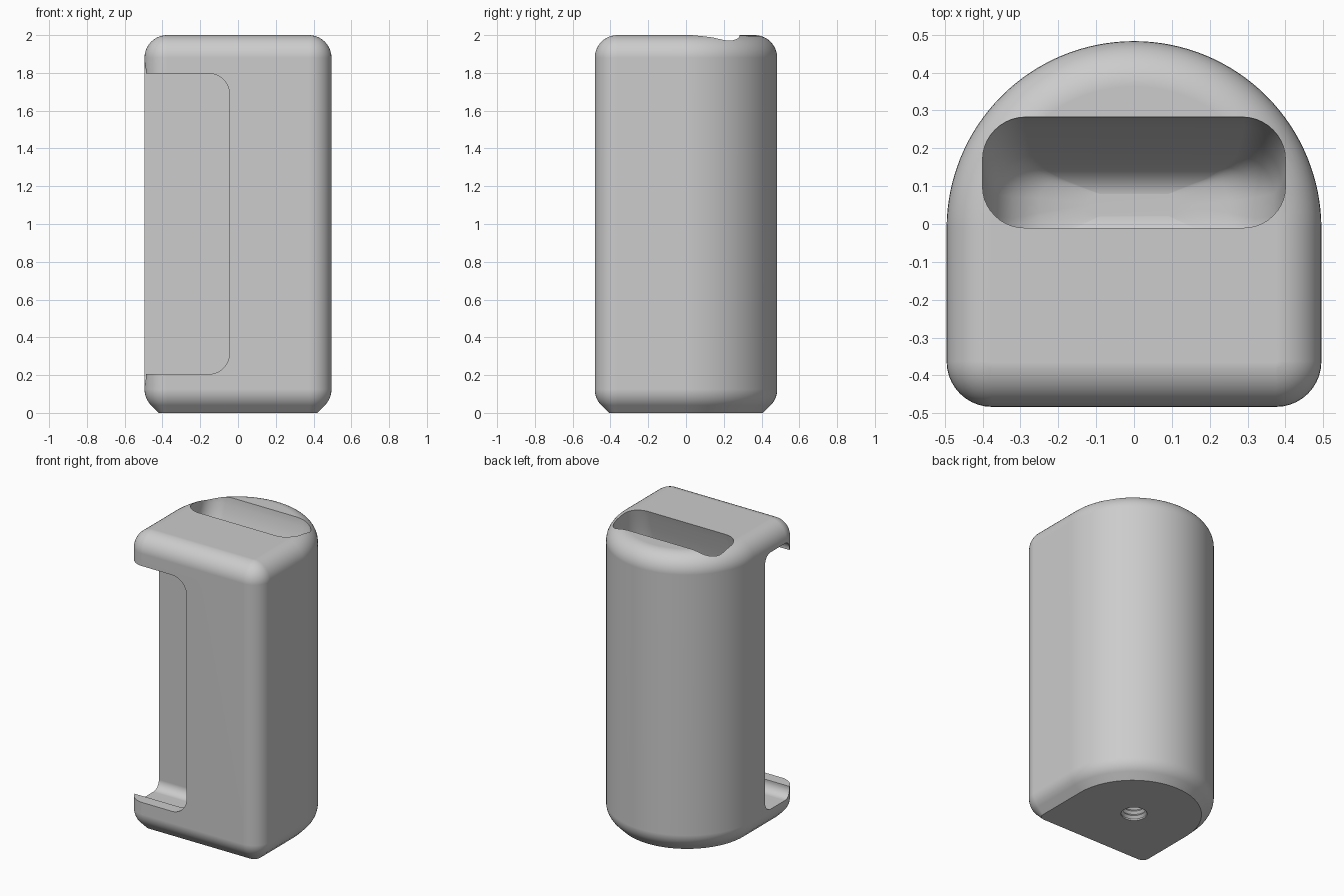
import bpy, bmesh
from math import sin, cos, pi, radians

cube = bpy.data.objects.get("Cube")
if cube:
    bpy.data.objects.remove(cube, do_unlink=True)

grey = bpy.data.materials.new("plain_grey")
grey.use_nodes = True
colour = (0.604, 0.604, 0.604, 1)
grey.diffuse_color = colour
grey.node_tree.nodes["Principled BSDF"].inputs["Base Color"].default_value = colour


def arc(cx, cy, r, start, end, n):
    """Points along a circular arc, angles in degrees."""
    angles = [radians(start + (end - start) * i / n) for i in range(n + 1)]
    return [(cx + r * cos(a), cy + r * sin(a)) for a in angles]


def rounded_rect(x0, x1, y0, y1, r, n=10):
    corners = [(x0 + r, y0 + r), (x1 - r, y0 + r), (x1 - r, y1 - r), (x0 + r, y1 - r)]
    points = []
    for i, (cx, cy) in enumerate(corners):
        points += arc(cx, cy, r, 180 + 90 * i, 270 + 90 * i, n)
    return points


def loft(name, rings):
    """Closed solid through rings of equal point count."""
    bm = bmesh.new()
    loops = [[bm.verts.new(p) for p in ring] for ring in rings]
    for low, high in zip(loops, loops[1:]):
        for i in range(len(low)):
            j = (i + 1) % len(low)
            bm.faces.new((low[i], low[j], high[j], high[i]))
    bm.faces.new(loops[0][::-1])
    bm.faces.new(loops[-1])
    bmesh.ops.remove_doubles(bm, verts=bm.verts, dist=1e-5)
    bmesh.ops.recalc_face_normals(bm, faces=bm.faces)
    mesh = bpy.data.meshes.new(name)
    bm.to_mesh(mesh)
    bm.free()
    mesh.materials.append(grey)
    obj = bpy.data.objects.new(name, mesh)
    bpy.context.collection.objects.link(obj)
    return obj


def flat_ring(points, z):
    return [(x, y, z) for x, y in points]


# Body: square front, round back, filleted top, fillet and chamfer at the base
fillet = 0.12


def body_ring(inset, z):
    r = max(fillet - inset, 0.003)
    outline = (arc(-0.375, -0.363, r, 180, 270, 10)
               + arc(0.375, -0.363, r, 270, 360, 10)
               + arc(0, -0.012, 0.495 - inset, 0, 180, 64))
    return flat_ring(outline, z)


steps = 10
rings = [body_ring(0.075, 0)]
for i in range(steps + 1):
    t = pi / 4 * (1 - i / steps)
    rings.append(body_ring(fillet * (1 - cos(t)), 0.125 - fillet * sin(t)))
for i in range(steps + 1):
    t = pi / 2 * i / steps
    rings.append(body_ring(fillet * (1 - cos(t)), 2 - fillet + fillet * sin(t)))
body = loft("body", rings)

# Side-loading cavity behind the front lip
section = rounded_rect(-0.405, -0.135, 0.135, 1.865, 0.06)
cavity = loft("cavity_cutter", [[(x, y, z) for y, z in section] for x in (-0.7, 0.42)])

# Window through the front, open to the side
section = rounded_rect(-0.7, -0.045, 0.205, 1.797, 0.11)
window = loft("window_cutter", [[(x, y, z) for x, z in section] for y in (-0.6, -0.3)])

# Leaning scooped pocket in the top: z, front, back, half width, corner
pocket_rings = [
    (1.580, 0.020, 0.080, 0.12, 0.03),
    (1.595, -0.030, 0.120, 0.25, 0.06),
    (1.630, -0.065, 0.150, 0.32, 0.08),
    (1.690, -0.080, 0.180, 0.37, 0.10),
    (1.770, -0.070, 0.215, 0.39, 0.11),
    (1.870, -0.045, 0.255, 0.40, 0.11),
    (1.950, -0.025, 0.278, 0.40, 0.11),
    (2.000, -0.010, 0.283, 0.40, 0.11),
    (2.100, -0.010, 0.283, 0.40, 0.11),
]
pocket = loft("pocket_cutter", [flat_ring(rounded_rect(-w, w, y0, y1, r), z)
                                for z, y0, y1, w, r in pocket_rings])

# Ridged screw socket in the base
socket_rings = [flat_ring(arc(0, 0, 0.08, 0, 360, 32), -0.05)]
for i in range(11):
    radius = 0.08 if i % 2 == 0 else 0.066
    socket_rings.append(flat_ring(arc(0, 0, radius, 0, 360, 32), 0.01 + 0.016 * i))
socket = loft("socket_cutter", socket_rings)

# Cut every opening out of the body
bpy.ops.object.select_all(action="DESELECT")
bpy.context.view_layer.objects.active = body
body.select_set(True)
for cutter in (cavity, window, pocket, socket):
    cutter.hide_render = True
    mod = body.modifiers.new(cutter.name, "BOOLEAN")
    mod.operation = "DIFFERENCE"
    mod.solver = "EXACT"
    mod.object = cutter
    bpy.ops.object.modifier_apply(modifier=mod.name)
    bpy.data.objects.remove(cutter, do_unlink=True)

# Smooth rounded surfaces, crisp rims
bpy.ops.object.shade_smooth_by_angle(angle=radians(30))
weighted = body.modifiers.new("even_shading", "WEIGHTED_NORMAL")
weighted.keep_sharp = True
